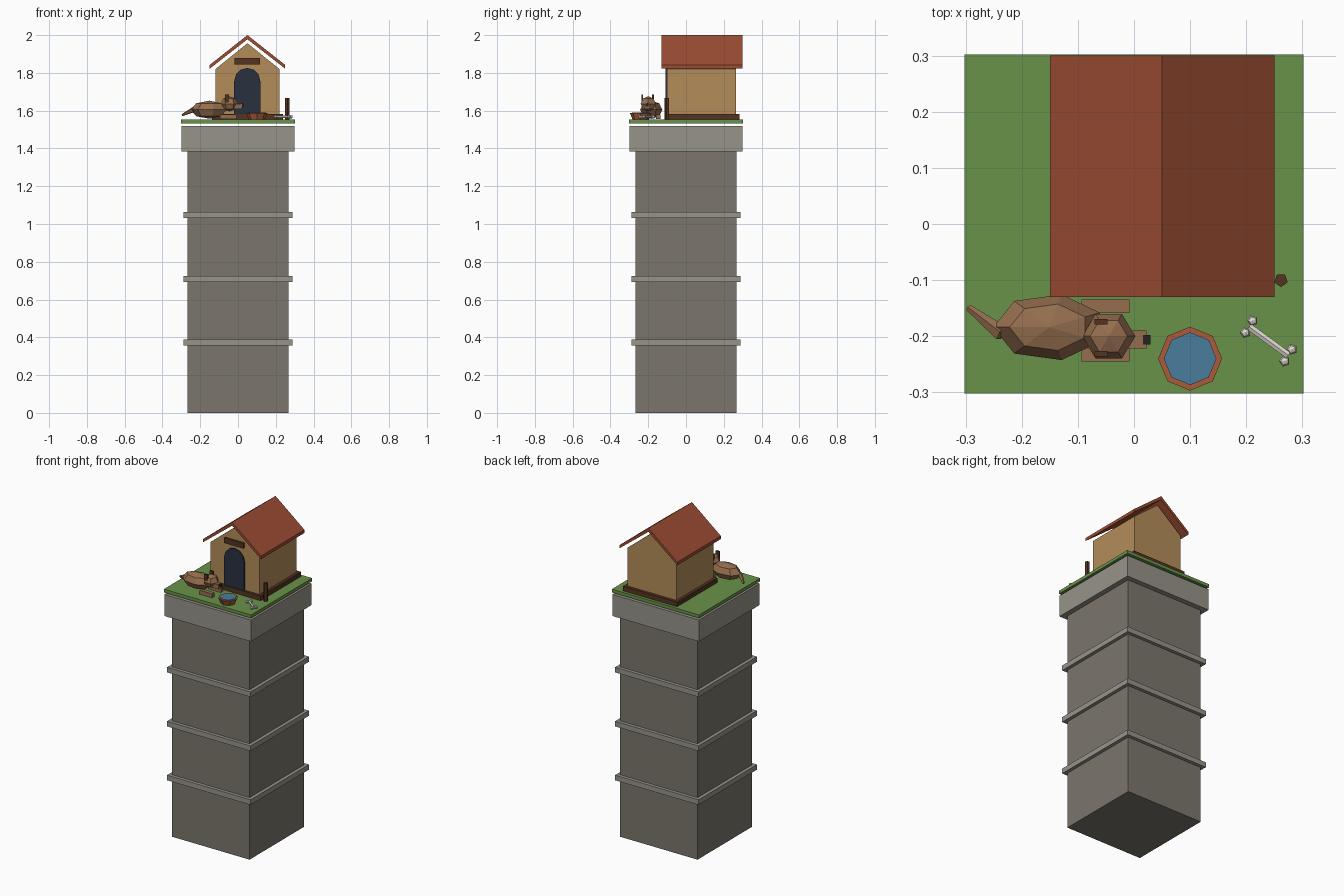
import bpy, bmesh
from math import pi, cos, sin
from mathutils import Vector

if "Cube" in bpy.data.objects:
    bpy.data.objects.remove(bpy.data.objects["Cube"])


def mat(name, r, g, b):
    m = bpy.data.materials.new(name)
    m.diffuse_color = tuple((c / 255) ** 2.2 for c in (r, g, b)) + (1,)
    m.use_nodes = True
    m.node_tree.nodes["Principled BSDF"].inputs["Base Color"].default_value = m.diffuse_color
    return m


STONE = mat("stone", 122, 117, 108)
TRIM = mat("light_stone", 150, 146, 137)
GRASS = mat("grass", 105, 145, 75)
WOOD = mat("wood", 178, 140, 90)
DARK = mat("dark_wood", 85, 55, 38)
ROOF = mat("roof_red", 155, 78, 54)
DOOR = mat("doorway", 45, 52, 66)
FUR = mat("fur", 148, 110, 80)
NOSE = mat("nose", 45, 38, 36)
CLAY = mat("clay", 170, 90, 60)
WATER = mat("water", 75, 125, 155)
BONE = mat("bone", 225, 220, 210)


def obj(name, bm, m):
    bmesh.ops.recalc_face_normals(bm, faces=bm.faces)
    me = bpy.data.meshes.new(name)
    bm.to_mesh(me)
    bm.free()
    me.materials.append(m)
    o = bpy.data.objects.new(name, me)
    bpy.context.collection.objects.link(o)
    return o


def box(name, x0, x1, y0, y1, z0, z1, m):
    bm = bmesh.new()
    bmesh.ops.create_cube(bm, size=1)
    bmesh.ops.scale(bm, vec=(x1 - x0, y1 - y0, z1 - z0), verts=bm.verts)
    bmesh.ops.translate(bm, vec=((x0 + x1) / 2, (y0 + y1) / 2, (z0 + z1) / 2), verts=bm.verts)
    return obj(name, bm, m)


def prism(name, pts, y0, y1, m):
    """Extrude an xz outline along y."""
    bm = bmesh.new()
    f = bm.faces.new([bm.verts.new((x, y0, z)) for x, z in pts])
    ext = bmesh.ops.extrude_face_region(bm, geom=[f])["geom"]
    bmesh.ops.translate(bm, vec=(0, y1 - y0, 0),
                        verts=[v for v in ext if isinstance(v, bmesh.types.BMVert)])
    return obj(name, bm, m)


def ball(name, c, r, seg, rings, m, turn=pi / 2):
    bm = bmesh.new()
    bmesh.ops.create_uvsphere(bm, u_segments=seg, v_segments=rings, radius=1)
    for v in bm.verts:
        x, y = v.co.x, v.co.y
        v.co = (c[0] + r[0] * (x * cos(turn) - y * sin(turn)),
                c[1] + r[1] * (x * sin(turn) + y * cos(turn)), c[2] + r[2] * v.co.z)
    return obj(name, bm, m)


def rod(name, a, b, r0, r1, seg, m):
    """Tapered cylinder from a to b."""
    a, b = Vector(a), Vector(b)
    bm = bmesh.new()
    bmesh.ops.create_cone(bm, cap_ends=True, segments=seg, radius1=r0, radius2=r1, depth=(b - a).length)
    o = obj(name, bm, m)
    o.rotation_euler = (b - a).to_track_quat('Z', 'Y').to_euler()
    o.location = (a + b) / 2
    return o


def block(name, h, z0, z1, m):
    return box(name, -h, h, -h, h, z0, z1, m)


# stone tower with trim bands, cap and lawn
block("tower_shaft", 0.268, 0, 1.388, STONE)
for i, z in enumerate((0.372, 0.709, 1.047)):
    block(f"trim_band_{i + 1}", 0.289, z - 0.016, z + 0.016, TRIM)
block("tower_cap", 0.30, 1.385, 1.52, TRIM)
block("lawn", 0.302, 1.533, 1.553, GRASS)

# kennel
box("kennel_base", -0.137, 0.237, -0.115, 0.284, 1.553, 1.582, DARK)
prism("kennel_walls", [(-0.12, 1.575), (0.22, 1.575), (0.22, 1.82), (0.05, 1.957), (-0.12, 1.82)],
      -0.1, 0.266, WOOD)
prism("roof", [(-0.15, 1.822), (0.05, 1.978), (0.25, 1.822), (0.25, 1.842), (0.05, 2.0), (-0.15, 1.842)],
      -0.13, 0.30, ROOF)
arch = [(0.049 + 0.069 * cos(i * pi / 6), 1.757 + 0.069 * sin(i * pi / 6)) for i in range(7)]
prism("doorway", [(-0.02, 1.582), (0.118, 1.582)] + arch, -0.109, -0.095, DOOR)
box("name_board", -0.018, 0.116, -0.112, -0.095, 1.845, 1.878, DARK)

# lying dog
ball("dog_body", (-0.151, -0.184, 1.605), (0.1, 0.06, 0.048), 7, 4, FUR)
ball("dog_head", (-0.045, -0.2, 1.636), (0.047, 0.046, 0.04), 6, 4, FUR)
box("dog_snout", -0.045, 0.022, -0.222, -0.19, 1.608, 1.635, FUR)
box("dog_nose", 0.016, 0.029, -0.215, -0.198, 1.622, 1.637, NOSE)
for side, s in (("left", 1), ("right", -1)):
    y = -0.203 + s * 0.0285
    box(f"dog_ear_{side}", -0.07, -0.047, y - 0.005, y + 0.005, 1.638, 1.685, DARK)
    y = -0.19 + s * 0.043
    box(f"dog_front_leg_{side}", -0.094, -0.008, y - 0.012, y + 0.012, 1.555, 1.58, FUR)
rod("dog_tail", (-0.235, -0.195, 1.605), (-0.295, -0.149, 1.577), 0.015, 0.006, 5, FUR)

# water bowl
rod("bowl", (0.1, -0.24, 1.553), (0.1, -0.24, 1.587), 0.043, 0.057, 8, CLAY)
rod("bowl_water", (0.1, -0.24, 1.58), (0.1, -0.24, 1.59), 0.047, 0.047, 8, WATER)

# bone
A, B = Vector((0.205, -0.183, 1.567)), Vector((0.275, -0.234, 1.567))
rod("bone_shaft", A, B, 0.007, 0.007, 6, BONE)
side = Vector((0.0065, 0.0105, 0))
for i, p in enumerate((A + side, A - side, B + side, B - side)):
    ball(f"bone_knob_{i + 1}", p, (0.01, 0.01, 0.01), 5, 4, BONE)

# tether post
ball_top = 1.667
rod("tether_post", (0.262, -0.1, 1.553), (0.262, -0.1, ball_top), 0.0125, 0.0125, 5, DARK)
